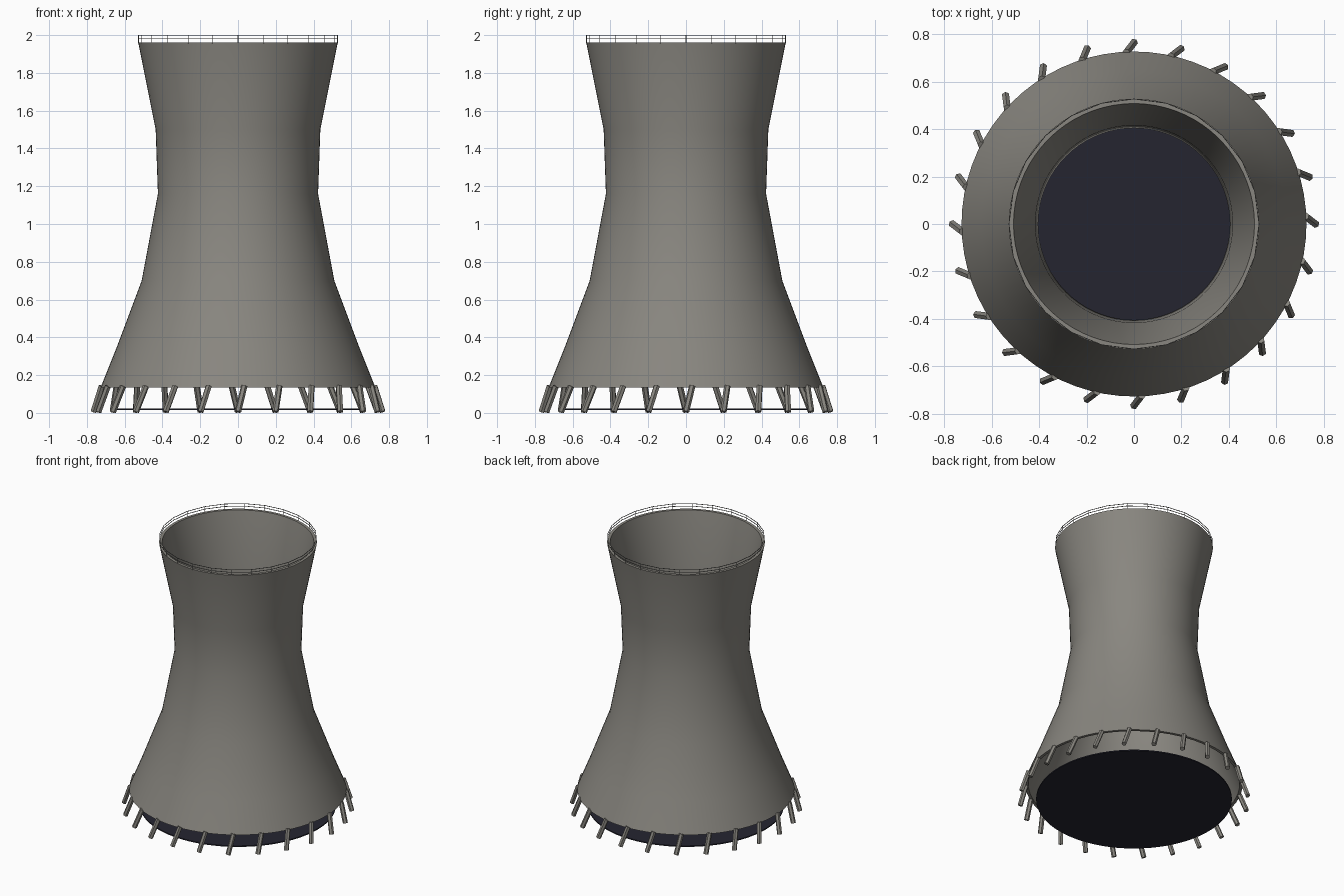
import bpy, bmesh, math
from mathutils import Vector, Matrix

if "Cube" in bpy.data.objects:
    bpy.data.objects.remove(bpy.data.objects["Cube"])


def material(name, rgb):
    m = bpy.data.materials.new(name)
    m.diffuse_color = (*rgb, 1)
    m.use_nodes = True
    m.node_tree.nodes["Principled BSDF"].inputs["Base Color"].default_value = m.diffuse_color
    return m


concrete = material("concrete grey", (0.25, 0.24, 0.215))
dark = material("dark basin", (0.018, 0.018, 0.03))
steel = material("railing grey", (0.2, 0.2, 0.19))


def finish(name, bm, mat, angle=None):
    bmesh.ops.recalc_face_normals(bm, faces=bm.faces)
    me = bpy.data.meshes.new(name)
    bm.to_mesh(me)
    bm.free()
    me.materials.append(mat)
    ob = bpy.data.objects.new(name, me)
    bpy.context.collection.objects.link(ob)
    if angle:
        bpy.ops.object.select_all(action='DESELECT')
        ob.select_set(True)
        bpy.context.view_layer.objects.active = ob
        bpy.ops.object.shade_smooth_by_angle(angle=math.radians(angle))
    return ob


def lathe(bm, profile, steps):
    # closed (radius, height) profile turned around z
    rings = []
    for i in range(steps):
        a = 2 * math.pi * i / steps
        rings.append([bm.verts.new((r * math.cos(a), r * math.sin(a), z)) for r, z in profile])
    n = len(profile)
    for i in range(steps):
        p, q = rings[i], rings[(i + 1) % steps]
        for j in range(n):
            k = (j + 1) % n
            bm.faces.new((p[j], q[j], q[k], p[k]))


def rod(bm, a, b, radius, sides):
    a, b = Vector(a), Vector(b)
    d = b - a
    rot = d.to_track_quat('Z', 'Y').to_matrix().to_4x4()
    bmesh.ops.create_cone(bm, cap_ends=True, segments=sides, radius1=radius, radius2=radius,
                          depth=d.length, matrix=Matrix.Translation((a + b) / 2) @ rot)


def polar(r, a, z, side=0.0):
    return (r * math.cos(a) - side * math.sin(a), r * math.sin(a) + side * math.cos(a), z)


COUNT = 24
angles = [2 * math.pi * i / COUNT for i in range(COUNT)]

# waisted hollow shell
outer = [(0.727, 0.135), (0.645, 0.34), (0.51, 0.70), (0.424, 1.16), (0.436, 1.50), (0.528, 1.96)]
inner = [(r - 0.02, z) for r, z in reversed(outer)]
bm = bmesh.new()
lathe(bm, outer + inner, 72)
finish("tower_shell", bm, concrete, 30)

# slanted support legs around the base
bm = bmesh.new()
for a in angles:
    rod(bm, polar(0.765, a, 0.006), polar(0.722, a, 0.142, 0.033), 0.017, 6)
finish("support_legs", bm, concrete)

# basin floor
bm = bmesh.new()
bmesh.ops.create_cone(bm, cap_ends=True, segments=72, radius1=0.655, radius2=0.655,
                      depth=0.008, matrix=Matrix.Translation((0, 0, 0.018)))
finish("basin_floor", bm, dark)

# rim railing: posts and two rails
bm = bmesh.new()
R, T = 0.527, 0.0016
for a in angles:
    rod(bm, polar(R, a, 1.955), polar(R, a, 2.0), T, 4)
for z in (1.98, 1.9984):
    lathe(bm, [(R - T, z - T), (R + T, z - T), (R + T, z + T), (R - T, z + T)], COUNT)
finish("rim_railing", bm, steel)
